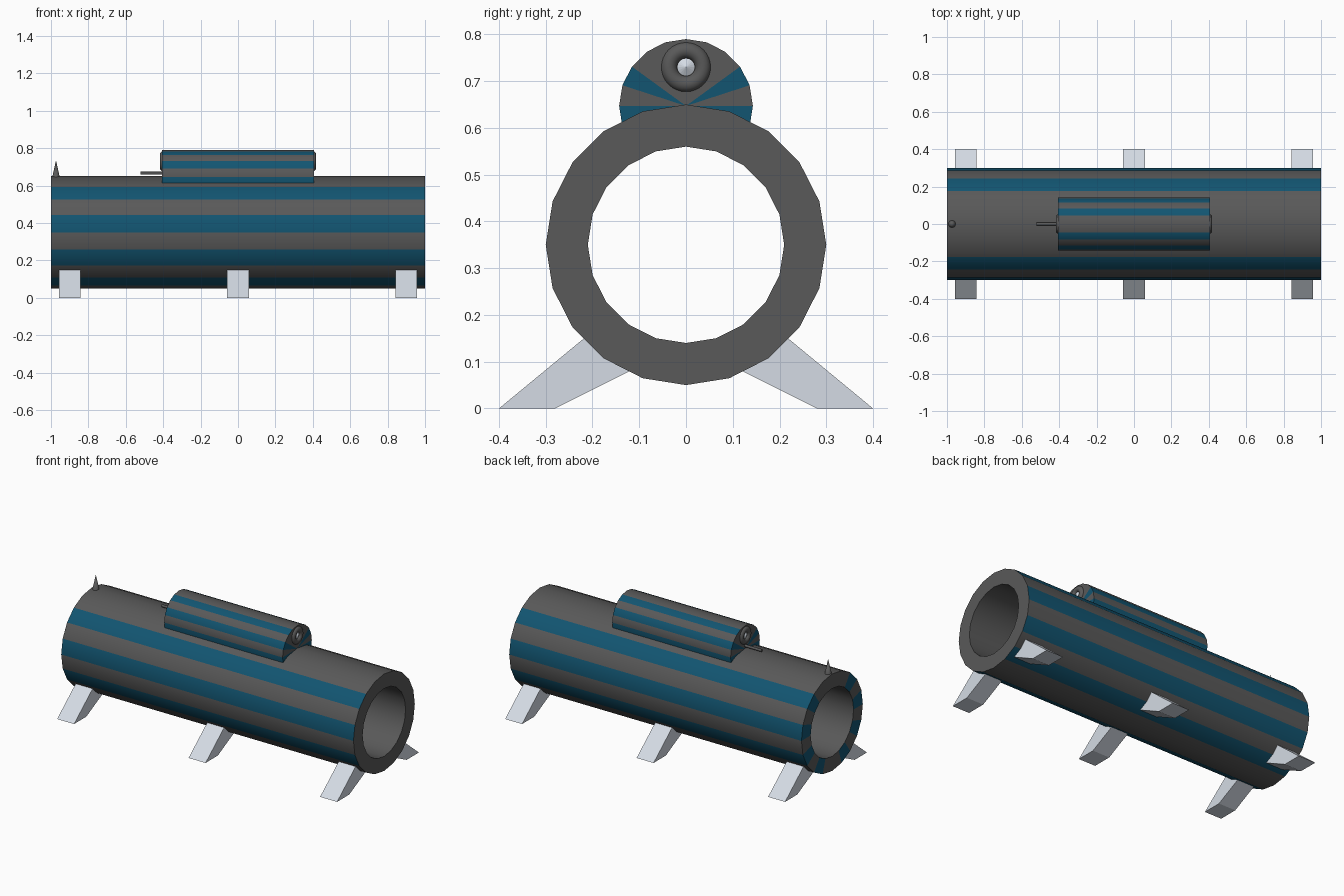
import bpy, bmesh, math
from mathutils import Vector

if "Cube" in bpy.data.objects:
    bpy.data.objects.remove(bpy.data.objects["Cube"])


def material(name, rgb):
    m = bpy.data.materials.new(name)
    m.use_nodes = True
    m.diffuse_color = (*rgb, 1)
    m.node_tree.nodes["Principled BSDF"].inputs["Base Color"].default_value = (*rgb, 1)
    return m


GREY = material("dark grey", (0.1, 0.1, 0.1))
BLUE = material("deep blue", (0.006, 0.09, 0.165))
PALE = material("pale grey", (0.66, 0.71, 0.78))
SIDES = 20
STEP = 2 * math.pi / SIDES


def finish(bm, name, mats):
    bmesh.ops.recalc_face_normals(bm, faces=bm.faces)
    mesh = bpy.data.meshes.new(name)
    bm.to_mesh(mesh)
    bm.free()
    for m in mats:
        mesh.materials.append(m)
    ob = bpy.data.objects.new(name, mesh)
    bpy.context.collection.objects.link(ob)
    return ob


def smooth(ob):
    bpy.ops.object.select_all(action="DESELECT")
    ob.select_set(True)
    bpy.context.view_layer.objects.active = ob
    bpy.ops.object.shade_smooth_by_angle(angle=math.radians(40))


def rim(bm, x, radius, z, steps):
    # points around the x axis, counted from the top
    return [bm.verts.new((x, radius * math.sin(i * STEP), z + radius * math.cos(i * STEP)))
            for i in steps]


# Main tube: striped outside, plain bore, one striped end
bm = bmesh.new()
loops = [rim(bm, x, r, 0.35, range(SIDES)) for x, r in ((-1, 0.3), (1, 0.3), (1, 0.21), (-1, 0.21))]
for part in range(4):
    a, b = loops[part], loops[(part + 1) % 4]
    for i in range(SIDES):
        j = (i + 1) % SIDES
        f = bm.faces.new((a[i], a[j], b[j], b[i]))
        k = min(i, SIDES - 1 - i)
        f.material_index = int(part in (0, 3) and k >= 2 and k % 2 == 0)
smooth(finish(bm, "main_tube", (GREY, BLUE)))

# Top pod: upper part of a striped cylinder, closed to its axis inside the tube
bm = bmesh.new()
POD_X, POD_Z, POD_R = 0.405, 0.647, 0.143
a, b = [rim(bm, x, POD_R, POD_Z, range(-6, 7)) for x in (-POD_X, POD_X)]
ca, cb = [bm.verts.new((x, 0, POD_Z)) for x in (-POD_X, POD_X)]
for i in range(12):
    k = i - 6 if i >= 6 else 5 - i
    side = bm.faces.new((a[i], a[i + 1], b[i + 1], b[i]))
    side.material_index = k % 2
    for p, c in ((a, ca), (b, cb)):
        end = bm.faces.new((p[i], p[i + 1], c))
        end.material_index = int(k in (3, 5))
for i in (0, 12):
    bm.faces.new((a[i], b[i], cb, ca))
smooth(finish(bm, "top_pod", (GREY, BLUE)))

# Lens ring and lens at each end of the pod
for side, label in ((1, "left"), (-1, "right")):
    bpy.ops.mesh.primitive_torus_add(major_radius=0.036, minor_radius=0.018, major_segments=32,
                                     minor_segments=12, location=(side * 0.4, 0, 0.73),
                                     rotation=(0, math.pi / 2, 0))
    ring = bpy.context.object
    ring.name = label + "_lens_ring"
    ring.data.materials.append(GREY)
    smooth(ring)
    bpy.ops.mesh.primitive_cone_add(vertices=16, radius1=0.022, radius2=0, depth=0.012,
                                    location=(side * 0.409, 0, 0.73),
                                    rotation=(0, side * math.pi / 2, 0))
    lens = bpy.context.object
    lens.name = label + "_lens"
    lens.data.materials.append(PALE)

# Thin barrel under the pod's right end
bpy.ops.mesh.primitive_cylinder_add(vertices=12, radius=0.008, depth=0.14,
                                    location=(-0.45, 0, 0.666), rotation=(0, math.pi / 2, 0))
bpy.context.object.name = "thin_barrel"
bpy.context.object.data.materials.append(GREY)
smooth(bpy.context.object)

# Sight spike
bpy.ops.mesh.primitive_cone_add(vertices=16, radius1=0.021, radius2=0, depth=0.095,
                                location=(-0.973, 0, 0.688))
bpy.context.object.name = "sight_spike"
bpy.context.object.data.materials.append(GREY)
smooth(bpy.context.object)

# Splayed legs, three on each side
PROFILE = ((0.4, 0), (0.28, 0), (0.11, 0.085), (0.2, 0.165))
for x, label in ((-0.9, "right"), (0, "middle"), (0.9, "left")):
    for s, place in ((-1, "front"), (1, "back")):
        bm = bmesh.new()
        f = bm.faces.new([bm.verts.new((x - 0.058, s * y, z)) for y, z in PROFILE])
        out = bmesh.ops.extrude_face_region(bm, geom=[f])["geom"]
        bmesh.ops.translate(bm, vec=Vector((0.116, 0, 0)),
                            verts=[v for v in out if isinstance(v, bmesh.types.BMVert)])
        finish(bm, f"{place}_{label}_leg", (PALE,))
